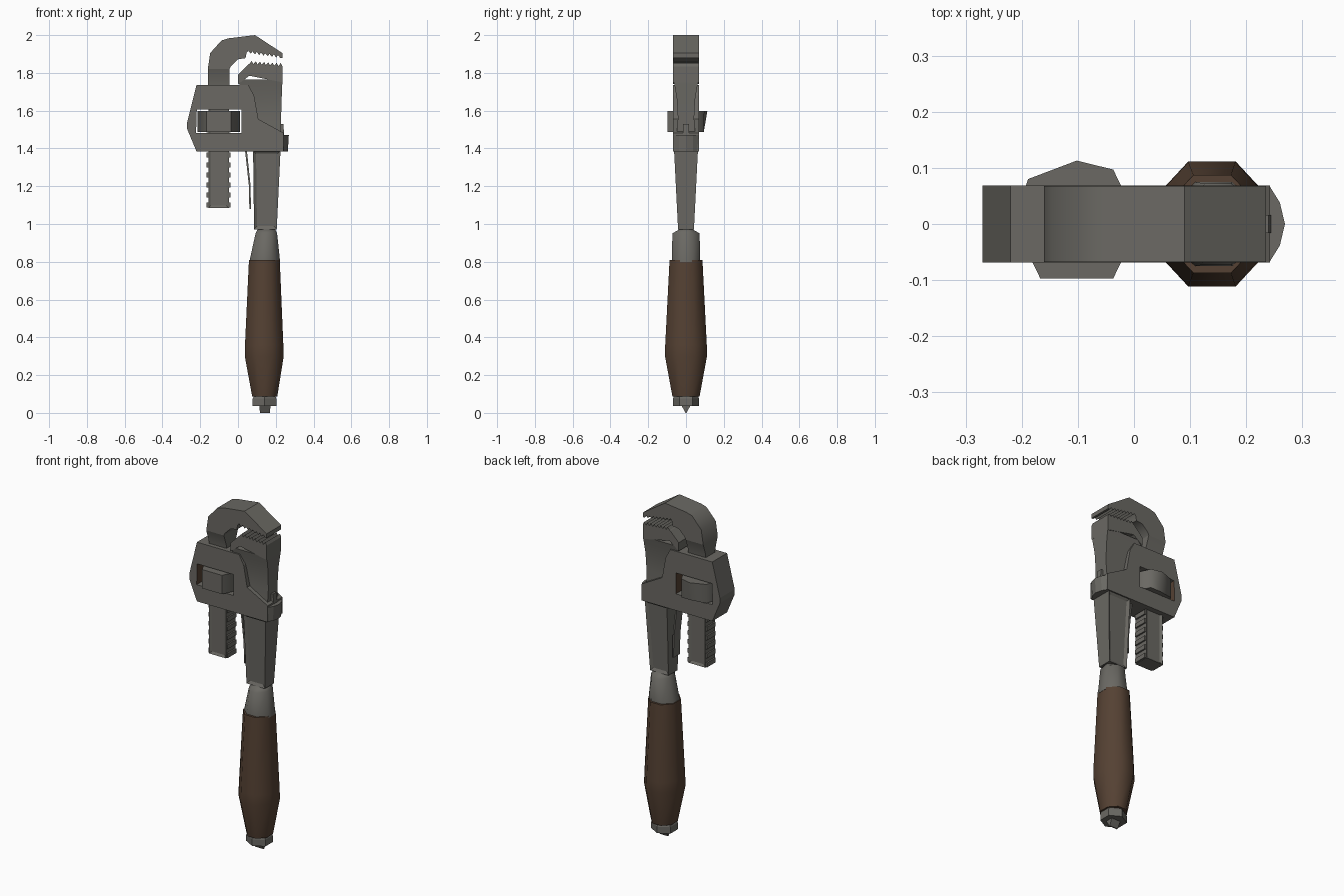
import bpy, bmesh, math
from mathutils import Vector

if "Cube" in bpy.data.objects:
    bpy.data.objects.remove(bpy.data.objects["Cube"])


def material(name, rgb):
    m = bpy.data.materials.new(name)
    m.diffuse_color = (*rgb, 1)
    m.use_nodes = True
    m.node_tree.nodes["Principled BSDF"].inputs["Base Color"].default_value = m.diffuse_color
    return m


STEEL = material("worn steel", (0.145, 0.14, 0.125))
WOOD = material("dark wood", (0.09, 0.053, 0.033))


def finish(name, bm, mat, smooth=None):
    bmesh.ops.recalc_face_normals(bm, faces=bm.faces)
    me = bpy.data.meshes.new(name)
    bm.to_mesh(me)
    bm.free()
    me.materials.append(mat)
    ob = bpy.data.objects.new(name, me)
    bpy.context.collection.objects.link(ob)
    bpy.ops.object.select_all(action='DESELECT')
    ob.select_set(True)
    bpy.context.view_layer.objects.active = ob
    if smooth:
        bpy.ops.object.shade_smooth_by_angle(angle=math.radians(smooth))
    return ob


def skin(rings):
    """Closed skin through rings that share a point count."""
    bm = bmesh.new()
    vs = [[bm.verts.new(p) for p in r] for r in rings]
    n = len(vs[0])
    for a, b in zip(vs, vs[1:]):
        for i in range(n):
            bm.faces.new((a[i], a[(i + 1) % n], b[(i + 1) % n], b[i]))
    bm.faces.new(vs[0][::-1])
    bm.faces.new(vs[-1])
    return bm


def prism(name, pts, half, mat=STEEL, smooth=None):
    """Side profile (x, z) extruded across the thickness."""
    return finish(name, skin([[(x, y, z) for x, z in pts] for y in (-half, half)]), mat, smooth)


def turned(rings, sides):
    """Rings (z, x min, x max, y half width), with flats facing front and back."""
    k = math.cos(math.pi / sides)
    out = []
    for z, x0, x1, ry in rings:
        cx, rx = (x0 + x1) / 2, (x1 - x0) / 2
        ring = []
        for i in range(sides):
            a = 2 * math.pi * (i + 0.5) / sides
            ring.append((cx + rx * math.cos(a) / k, ry * math.sin(a) / k, z))
        out.append(ring)
    return skin(out)


def panel(bm, thick, depth):
    """Sink a panel into the front and back faces."""
    bmesh.ops.recalc_face_normals(bm, faces=bm.faces)
    fs = [f for f in bm.faces if abs(f.normal.y) > 0.9]
    bmesh.ops.inset_individual(bm, faces=fs, thickness=thick, depth=-depth)
    return bm


def teeth(a, b, n, height):
    """Zigzag from a to b, starting and ending on the line."""
    a, b = Vector(a), Vector(b)
    pts = []
    for i in range(n):
        pts += [a.lerp(b, i / n), a.lerp(b, (i + 0.6) / n) + Vector((0, height))]
    return [tuple(p) for p in pts + [b]]


# hook jaw with toothed underside
hook = [(-0.045, 1.82), (-0.16, 1.82), (-0.147, 1.905), (-0.087, 1.972), (-0.05, 1.983),
        (0.09, 2.0), (0.235, 1.905), (0.235, 1.88)]
hook += teeth((0.225, 1.878), (0.045, 1.905), 8, 0.014)
hook += [(0.04, 1.878), (0.0, 1.872), (-0.038, 1.835)]
prism("hook_jaw", hook, 0.068, smooth=40)
finish("hook_neck", turned([(1.70, -0.16, -0.045, 0.042), (1.755, -0.16, -0.045, 0.045),
                            (1.82, -0.16, -0.045, 0.068)], 4), STEEL, 40)

# threaded shank: panelled bar with cross ridges on both edges
finish("shank", panel(turned([(1.085, -0.157, -0.048, 0.045), (1.72, -0.157, -0.048, 0.045)], 4),
                      0.018, 0.008), STEEL)
for side, x0, x1 in (("left", -0.166, -0.15), ("right", -0.055, -0.039)):
    for i in range(9):
        z = 1.1 + i * 0.053
        finish(f"thread_{side}_{i}", turned([(z - 0.013, x0, x1, 0.04), (z + 0.013, x0, x1, 0.04)], 4), STEEL)

# heel jaw block with toothed top
heel = [(0.235, 1.75), (0.06, 1.785), (0.0, 1.74), (0.0, 1.79), (0.055, 1.845)]
heel += teeth((0.06, 1.848), (0.235, 1.835), 8, 0.016)
prism("heel_jaw", heel, 0.068)

# frame under the heel jaw, necking in towards the housing
finish("frame", turned([(1.38, 0.08, 0.225, 0.055), (1.56, 0.085, 0.228, 0.043),
                        (1.66, 0.06, 0.231, 0.048), (1.73, 0.01, 0.234, 0.06),
                        (1.765, 0.0, 0.235, 0.067)], 4), STEEL, 40)

# housing with a window for the adjusting nut
housing = prism("housing", [(-0.22, 1.735), (0.055, 1.735), (0.085, 1.68), (0.108, 1.555),
                            (0.242, 1.482), (0.242, 1.385), (-0.22, 1.385),
                            (-0.27, 1.505), (-0.27, 1.535)], 0.069)
cutter = prism("window_cutter", [(-0.222, 1.483), (0.018, 1.483), (0.018, 1.607), (-0.218, 1.607)], 0.2)
cutter.hide_render = True
mod = housing.modifiers.new("window", 'BOOLEAN')
mod.operation = 'DIFFERENCE'
mod.solver = 'EXACT'
mod.object = cutter
bpy.context.view_layer.objects.active = housing
bpy.ops.object.modifier_apply(modifier="window")
bpy.data.objects.remove(cutter)
housing.data.materials.append(WOOD)
for f in housing.data.polygons:     # brown side walls inside the window
    f.material_index = int(abs(f.normal.x) > 0.95 and -0.24 < f.center.x < 0.05)

# rounded end of the housing behind the frame, and its small peg
end = [(0.1, -0.069), (0.242, -0.067), (0.26, -0.038), (0.269, 0), (0.26, 0.038), (0.242, 0.067), (0.1, 0.069)]
finish("housing_end", skin([[(x - 0.005, y, 1.385) for x, y in end],
                            [(x, y, 1.472) for x, y in end]]), STEEL)
finish("peg", turned([(1.46, 0.2, 0.245, 0.016), (1.53, 0.2, 0.24, 0.016)], 4), STEEL)

# adjusting nut
nut = [(0, 0.113), (0.065, 0.097), (0.112, 0), (0.065, -0.097), (-0.065, -0.097), (-0.112, 0), (-0.087, 0.08)]
finish("adjusting_nut", skin([[(x - 0.102, min(y, 0.094), 1.487) for x, y in nut],
                              [(x - 0.102, y, 1.598) for x, y in nut]]), STEEL, 60)

# panelled neck and leaf spring
finish("neck", panel(turned([(0.972, 0.085, 0.205, 0.042), (1.387, 0.08, 0.225, 0.063)], 4),
                     0.022, 0.01), STEEL)
prism("leaf_spring", [(0.036, 1.40), (0.058, 1.2), (0.06, 1.08), (0.068, 1.08),
                      (0.067, 1.2), (0.046, 1.40)], 0.03)

# ferrule, wooden grip and end nut
finish("ferrule", turned([(0.80, 0.06, 0.223, 0.075), (0.95, 0.093, 0.207, 0.072),
                          (0.975, 0.105, 0.195, 0.03)], 8), STEEL, 50)
finish("grip", turned([(0.088, 0.075, 0.208, 0.072), (0.3, 0.036, 0.242, 0.111),
                       (0.36, 0.037, 0.24, 0.11), (0.81, 0.058, 0.221, 0.087)], 8), WOOD, 50)
finish("end_nut", turned([(0.037, 0.078, 0.203, 0.06), (0.075, 0.078, 0.203, 0.06),
                          (0.09, 0.084, 0.197, 0.055)], 6), STEEL)
finish("bolt_tip", turned([(0.0, 0.116, 0.169, 0.003), (0.04, 0.113, 0.172, 0.024)], 4), STEEL)
